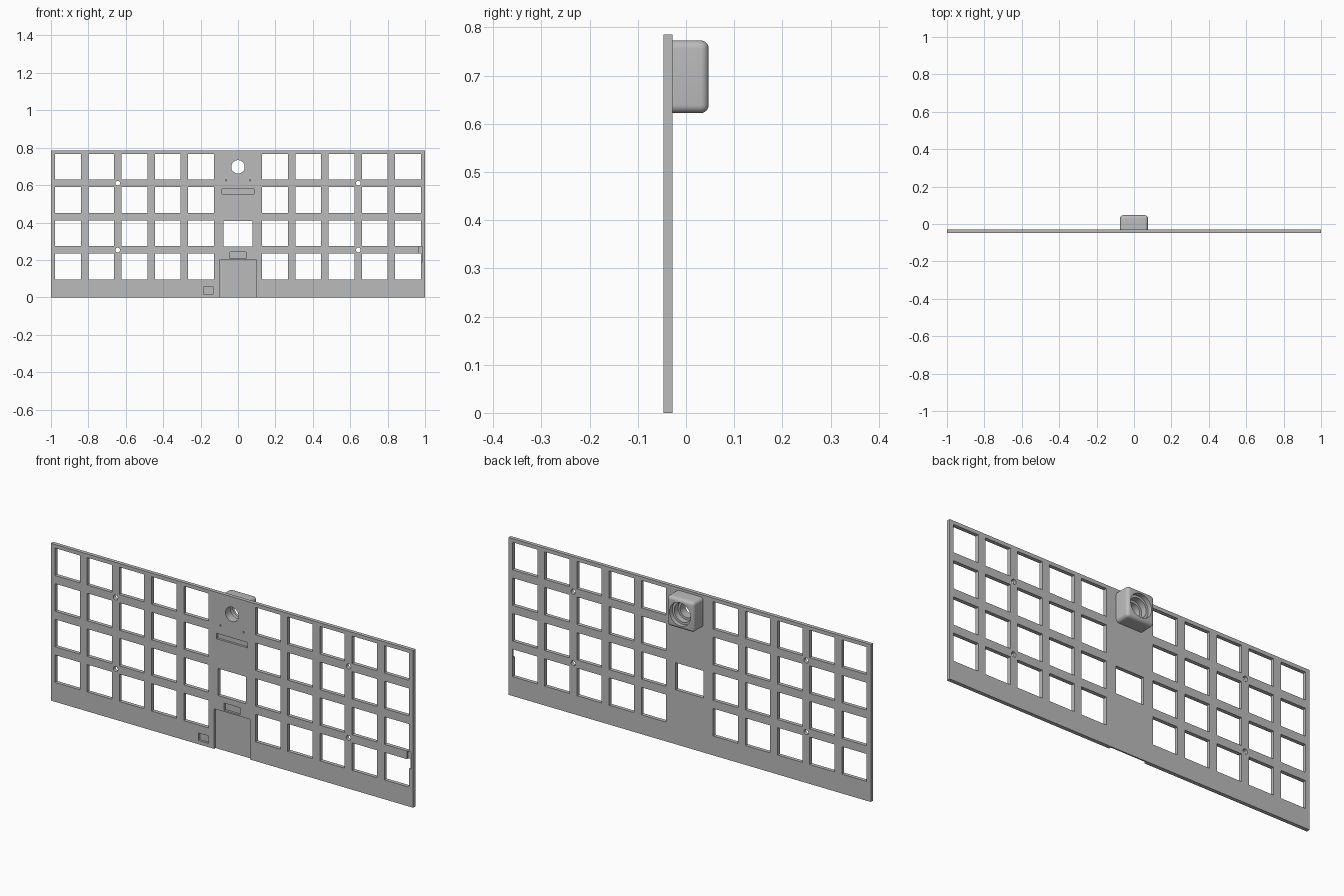
import bpy, bmesh, math
from mathutils import Matrix, Vector

cube = bpy.data.objects.get("Cube")
if cube:
    bpy.data.objects.remove(cube, do_unlink=True)

FRONT, PLATE_BACK, BACK = -0.047, -0.0285, 0.047
HEIGHT = 0.785
BORE_Z = 0.6975

grey = bpy.data.materials.new("plain grey")
grey.use_nodes = True
grey.diffuse_color = (0.5, 0.5, 0.5, 1)
grey.node_tree.nodes["Principled BSDF"].inputs["Base Color"].default_value = (0.5, 0.5, 0.5, 1)


def box(bm, x0, x1, y0, y1, z0, z1):
    size = Vector((x1 - x0, y1 - y0, z1 - z0))
    mid = Vector((x0 + x1, y0 + y1, z0 + z1)) / 2
    bmesh.ops.create_cube(bm, size=1, matrix=Matrix.Translation(mid) @ Matrix.Diagonal((*size, 1)))


def drill(bm, x, z, r, y0, y1, sides=32):
    turn = Matrix.Translation((x, (y0 + y1) / 2, z)) @ Matrix.Rotation(math.pi / 2, 4, "X")
    bmesh.ops.create_cone(bm, cap_ends=True, segments=sides, radius1=r, radius2=r,
                          depth=y1 - y0, matrix=turn)


def make(name, bm):
    bmesh.ops.recalc_face_normals(bm, faces=bm.faces)
    mesh = bpy.data.meshes.new(name)
    bm.to_mesh(mesh)
    bm.free()
    mesh.materials.append(grey)
    obj = bpy.data.objects.new(name, mesh)
    bpy.context.collection.objects.link(obj)
    return obj


def cut(obj, bm):
    cutter = make("cutter", bm)
    cutter.hide_render = True
    bpy.context.view_layer.objects.active = obj
    mod = obj.modifiers.new("cut", "BOOLEAN")
    mod.operation, mod.solver, mod.object = "DIFFERENCE", "EXACT", cutter
    bpy.ops.object.modifier_apply(modifier=mod.name)
    bpy.data.objects.remove(cutter, do_unlink=True)


def smooth(obj):
    bpy.ops.object.select_all(action="DESELECT")
    obj.select_set(True)
    bpy.context.view_layer.objects.active = obj
    bpy.ops.object.shade_smooth_by_angle(angle=math.radians(32))


# Flat plate
bm = bmesh.new()
box(bm, -1, 1, FRONT, PLATE_BACK, 0, HEIGHT)
plate = make("key_plate", bm)

# Through openings: key grid, centre window, round bore, screw holes
bm = bmesh.new()
HALF, PITCH = 0.0685, 0.1778
for side in (-1, 1):
    for col in range(5):
        for row in range(4):
            x, z = side * (0.198 + col * PITCH), 0.165 + row * PITCH
            box(bm, x - HALF, x + HALF, -0.1, 0.1, z - HALF, z + HALF)
    for z in (0.253, 0.61):
        drill(bm, side * 0.643, z, 0.0125, -0.1, 0.1, 24)
box(bm, -0.077, 0.077, -0.1, 0.1, 0.272, 0.407)
drill(bm, 0, BORE_Z, 0.036, -0.1, 0.1, 48)
cut(plate, bm)

# Shallow pockets in the front face
bm = bmesh.new()
FLOOR = FRONT + 0.011
pockets = [(-0.099, 0.099, -0.1, 0.2), (-0.043, 0.043, 0.207, 0.243),
           (-0.185, -0.13, 0.019, 0.056), (-0.086, 0.086, 0.553, 0.58),
           (0.965, 0.987, 0.19, 0.273)]
for x0, x1, z0, z1 in pockets:
    box(bm, x0, x1, -0.1, FLOOR, z0, z1)
for x in (-0.064, 0.064):
    drill(bm, x, 0.625, 0.004, -0.1, FLOOR, 12)
cut(plate, bm)
smooth(plate)

# Rounded housing behind the bore
bm = bmesh.new()
box(bm, -0.075, 0.075, PLATE_BACK, BACK, BORE_Z - 0.0755, BORE_Z + 0.0755)
edges = [e for e in bm.edges if any(v.co.y > 0 for v in e.verts)]
bmesh.ops.bevel(bm, geom=edges, offset=0.017, segments=6, profile=0.5, affect="EDGES")
housing = make("round_bore_housing", bm)

# Stepped bore, widest at the back
for radius, start in ((0.036, -0.1), (0.047, -0.005), (0.058, 0.025)):
    bm = bmesh.new()
    drill(bm, 0, BORE_Z, radius, start, 0.1, 48)
    cut(housing, bm)
smooth(housing)
